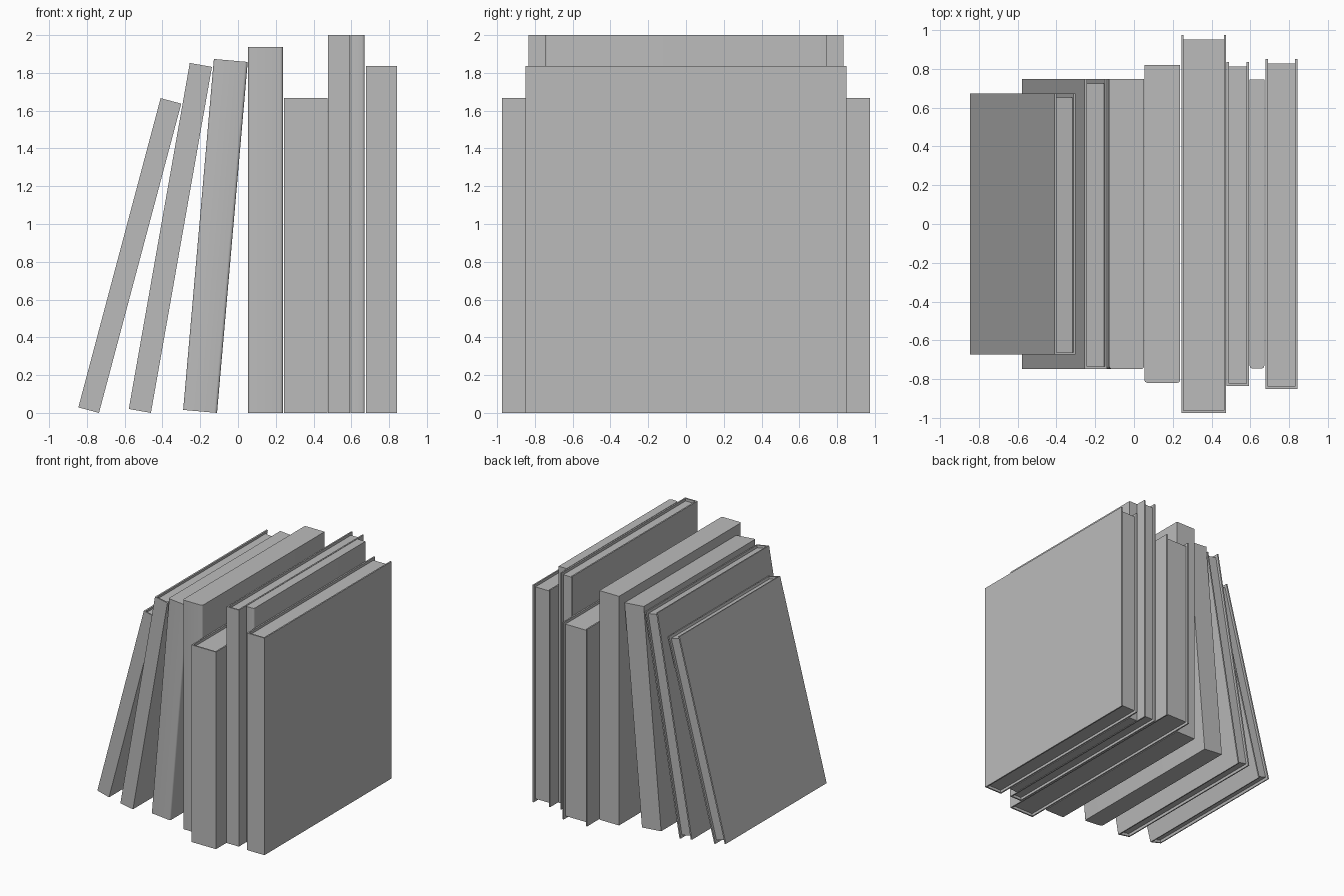
import bpy
import bmesh
import math
from mathutils import Matrix, Vector

cube = bpy.data.objects.get("Cube")
if cube:
    bpy.data.objects.remove(cube, do_unlink=True)

# One plain grey for everything
grey = bpy.data.materials.new("plain grey")
grey.use_nodes = True
colour = (0.5, 0.5, 0.5, 1)
grey.diffuse_color = colour
grey.node_tree.nodes["Principled BSDF"].inputs["Base Color"].default_value = colour

BOARD = 0.012    # cover thickness
RECESS = 0.022   # pages set back from the cover edges
ROUND = 0.015    # paperback spine corner radius


def prism(name, outline, z0, z1, place, round_front=False):
    """Extrude a plan outline from z0 to z1 and move it into place."""
    bm = bmesh.new()
    base = bm.faces.new([bm.verts.new((x, y, z0)) for x, y in outline])
    top = bmesh.ops.extrude_face_region(bm, geom=[base])["geom"]
    bmesh.ops.translate(bm, vec=(0, 0, z1 - z0),
                        verts=[v for v in top if isinstance(v, bmesh.types.BMVert)])
    if round_front:
        front = min(y for x, y in outline)
        edges = [e for e in bm.edges
                 if all(abs(v.co.y - front) < 1e-5 for v in e.verts)
                 and abs(e.verts[0].co.z - e.verts[1].co.z) > 0.1]
        bmesh.ops.bevel(bm, geom=edges, offset=ROUND, segments=4,
                        profile=0.5, affect='EDGES')
    bmesh.ops.recalc_face_normals(bm, faces=bm.faces)
    mesh = bpy.data.meshes.new(name)
    bm.to_mesh(mesh)
    bm.free()
    mesh.materials.append(grey)
    obj = bpy.data.objects.new(name, mesh)
    obj.matrix_world = place
    bpy.context.collection.objects.link(obj)
    if round_front:
        bpy.ops.object.select_all(action='DESELECT')
        obj.select_set(True)
        bpy.context.view_layer.objects.active = obj
        bpy.ops.object.shade_smooth_by_angle(angle=math.radians(40))


def rectangle(x0, x1, y0, y1):
    return [(x0, y0), (x1, y0), (x1, y1), (x0, y1)]


def book(name, right, width, half_depth, height, lean=0, hardcover=True):
    """A book whose lower right edge rests on the floor at x = right."""
    place = (Matrix.Translation(Vector((right, 0, 0)))
             @ Matrix.Rotation(math.radians(lean), 4, 'Y'))
    d = half_depth
    if not hardcover:
        prism(name, rectangle(-width, 0, -d, d), 0, height, place, True)
        return
    # Two boards joined by a spine, open at the back
    inner_l, inner_r, inner_f = BOARD - width, -BOARD, BOARD - d
    cover = [(-width, -d), (0, -d), (0, d), (inner_r, d), (inner_r, inner_f),
             (inner_l, inner_f), (inner_l, d), (-width, d)]
    prism(name + "_cover", cover, 0, height, place)
    prism(name + "_pages", rectangle(inner_l, inner_r, inner_f, d - RECESS),
          RECESS, height - RECESS, place)


# Leaning books
book("leaning_small_book", -0.736, 0.113, 0.673, 1.694, 14.9)
book("leaning_thin_book", -0.461, 0.119, 0.746, 1.86, 10)
book("leaning_paperback", -0.111, 0.18, 0.747, 1.865, 5, hardcover=False)

# Upright books
book("thick_paperback", 0.238, 0.184, 0.818, 1.938, hardcover=False)
book("wide_book", 0.475, 0.231, 0.973, 1.667)
book("tall_book", 0.592, 0.115, 0.834, 2.0)
book("tall_paperback", 0.671, 0.075, 0.745, 2.0, hardcover=False)
book("end_book", 0.842, 0.165, 0.849, 1.836)
